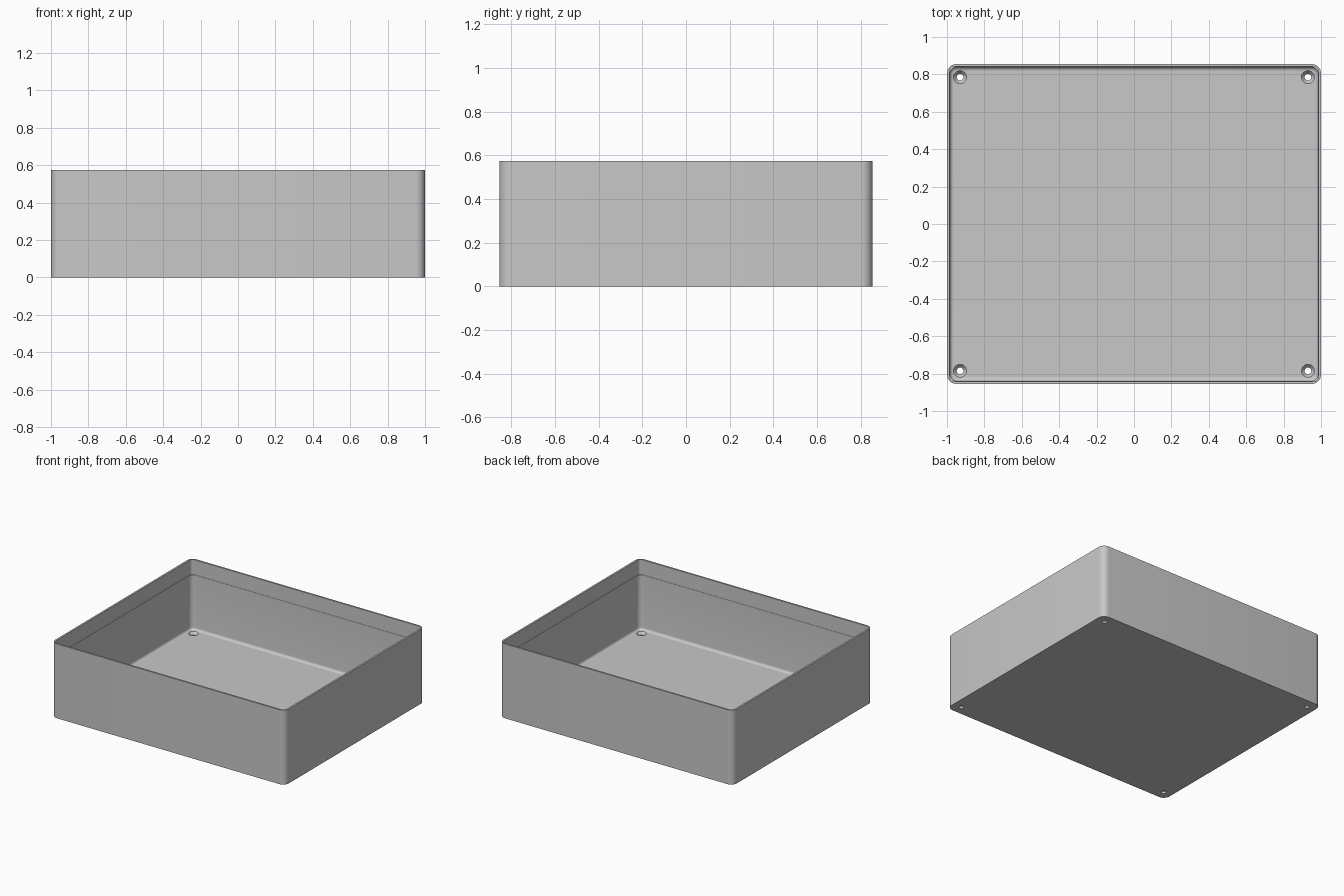
import bpy, bmesh, math

cube = bpy.data.objects.get("Cube")
if cube:
    bpy.data.objects.remove(cube, do_unlink=True)

WIDTH, DEPTH, HEIGHT = 2.0, 1.71, 0.575
FLOOR, FILLET, WALL = 0.035, 0.02, 0.016

grey = bpy.data.materials.new("light_grey")
grey.use_nodes = True
colour = (0.58, 0.58, 0.58, 1)
grey.diffuse_color = colour
grey.node_tree.nodes["Principled BSDF"].inputs["Base Color"].default_value = colour


def rounded_ring(bm, inset, radius, z, steps=8):
    """Rounded rectangle of vertices, inset from the outer walls."""
    cx, cy = WIDTH / 2 - inset - radius, DEPTH / 2 - inset - radius
    ring = []
    for quarter, (sx, sy) in enumerate([(1, 1), (-1, 1), (-1, -1), (1, -1)]):
        for i in range(steps + 1):
            a = (quarter + i / steps) * math.pi / 2
            ring.append(bm.verts.new((sx * cx + radius * math.cos(a),
                                      sy * cy + radius * math.sin(a), z)))
    return ring


def finish(name, bm):
    bmesh.ops.recalc_face_normals(bm, faces=bm.faces)
    mesh = bpy.data.meshes.new(name)
    bm.to_mesh(mesh)
    bm.free()
    mesh.materials.append(grey)
    obj = bpy.data.objects.new(name, mesh)
    bpy.context.collection.objects.link(obj)
    return obj


# Tray: outer wall, rim, small corner ledge, inner wall, floor fillet
sections = [(0, 0.05, 0), (0, 0.05, HEIGHT),
            (WALL - 0.002, 0.022, HEIGHT), (WALL - 0.002, 0.022, 0.46),
            (WALL, 0.036, 0.46)]
for i in range(7):
    a = i / 6 * math.pi / 2
    shift = FILLET * (1 - math.cos(a))
    sections.append((WALL + shift, 0.036 - shift,
                     FLOOR + FILLET * (1 - math.sin(a))))
bm = bmesh.new()
rings = [rounded_ring(bm, *s) for s in sections]
for low, high in zip(rings, rings[1:]):
    for i in range(len(low)):
        j = (i + 1) % len(low)
        bm.faces.new((low[i], low[j], high[j], high[i]))
bm.faces.new(rings[0])
bm.faces.new(rings[-1])
tray = finish("tray", bm)

# Countersunk screw holes in the floor corners
bm = bmesh.new()
profile = [(0.018, -0.02), (0.018, 0.015), (0.035, FLOOR), (0.035, FLOOR + 0.03)]
for x in (-0.93, 0.93):
    for y in (-0.785, 0.785):
        loops = [[bm.verts.new((x + r * math.cos(k * math.pi / 12),
                                y + r * math.sin(k * math.pi / 12), z))
                  for k in range(24)] for r, z in profile]
        for low, high in zip(loops, loops[1:]):
            for k in range(24):
                n = (k + 1) % 24
                bm.faces.new((low[k], low[n], high[n], high[k]))
        bm.faces.new(loops[0])
        bm.faces.new(loops[-1])
cutter = finish("screw_hole_cutter", bm)
cutter.hide_render = True

cut = tray.modifiers.new("screw_holes", 'BOOLEAN')
cut.operation = 'DIFFERENCE'
cut.solver = 'EXACT'
cut.object = cutter

bpy.ops.object.select_all(action='DESELECT')
bpy.context.view_layer.objects.active = tray
tray.select_set(True)
bpy.ops.object.modifier_apply(modifier=cut.name)
bpy.data.objects.remove(cutter, do_unlink=True)
bpy.ops.object.shade_smooth_by_angle(angle=math.radians(30))
